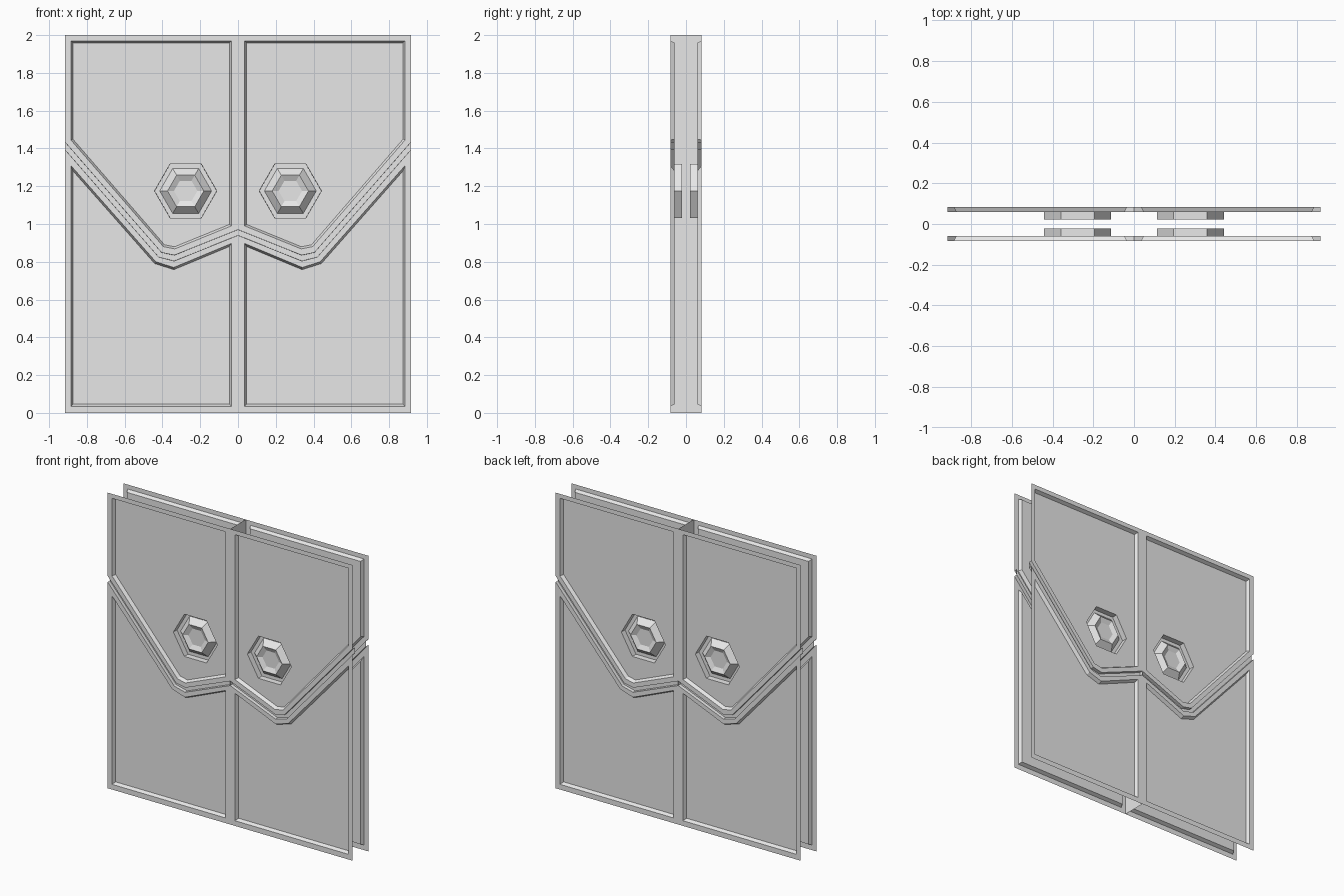
import bpy, bmesh, math

if "Cube" in bpy.data.objects:
    bpy.data.objects.remove(bpy.data.objects["Cube"])

RIM, FLOOR, PIT = -0.083, -0.06, -0.022   # depths of rim, panels and handle pits
W, H = 0.917, 2.0                          # half width, height
EPS = 0.0008

steel = bpy.data.materials.new("plain grey")
steel.diffuse_color = (0.8, 0.8, 0.8, 1)
steel.use_nodes = True
steel.node_tree.nodes["Principled BSDF"].inputs["Base Color"].default_value = steel.diffuse_color


def inset(loop, d):
    """Move a counter-clockwise outline inwards by d."""
    out = []
    n = len(loop)
    for i in range(n):
        (ax, az), (bx, bz), (cx, cz) = loop[i - 1], loop[i], loop[(i + 1) % n]
        l1, l2 = math.hypot(bx - ax, bz - az), math.hypot(cx - bx, cz - bz)
        n1 = (-(bz - az) / l1, (bx - ax) / l1)
        n2 = (-(cz - bz) / l2, (cx - bx) / l2)
        k = d / (1 + n1[0] * n2[0] + n1[1] * n2[1])
        out.append((bx + (n1[0] + n2[0]) * k, bz + (n1[1] + n2[1]) * k))
    return out


def hexagon(r, cx=0.277, cz=1.175):
    return [(cx + r * math.cos(math.radians(60 * i)),
             cz + r * math.sin(math.radians(60 * i))) for i in range(6)]


def build(name, fills=(), bands=()):
    """fills: (depth, outlines); bands: (line, depth, line, depth, closed)."""
    bm = bmesh.new()
    for y, loops in fills:
        edges = []
        for loop in loops:
            vs = [bm.verts.new((x, y, z)) for x, z in loop]
            edges += [bm.edges.new((vs[i - 1], vs[i])) for i in range(len(vs))]
        bmesh.ops.triangle_fill(bm, use_beauty=True, edges=edges, normal=(0, -1, 0))
    for la, ya, lb, yb, closed in bands:
        a = [bm.verts.new((x, ya, z)) for x, z in la]
        b = [bm.verts.new((x, yb, z)) for x, z in lb]
        for i in range(0 if closed else 1, len(a)):
            bm.faces.new((a[i - 1], a[i], b[i], b[i - 1]))
    bmesh.ops.remove_doubles(bm, verts=bm.verts, dist=0.0002)
    # every face looks outwards
    bm.normal_update()
    for f in bm.faces:
        if f.normal.y > 0:
            f.normal_flip()
    me = bpy.data.meshes.new(name)
    bm.to_mesh(me)
    bm.free()
    me.materials.append(steel)
    ob = bpy.data.objects.new(name, me)
    bpy.context.collection.objects.link(ob)
    m = ob.modifiers.new("both leaves and sides", 'MIRROR')
    m.use_axis = (True, True, False)
    m.merge_threshold = 0.0002
    return ob


# Outlines of one leaf
upper = [(0.035, 0.99), (0.335, 0.868), (0.395, 0.88), (0.885, 1.445),
         (0.885, 1.97), (0.035, 1.97)]
lower = [(0.035, 0.035), (0.885, 0.035), (0.885, 1.31), (0.435, 0.80),
         (0.34, 0.77), (0.035, 0.897)]
groove_top = [(0, 0.97), (0.337, 0.835), (0.405, 0.849), (W, 1.435)]
groove_low = [(0, 0.94), (0.338, 0.804), (0.42, 0.825), (W, 1.395)]
upper_in, lower_in = inset(upper, 0.011), inset(lower, 0.011)

# Raised frame with sloped steps down to the panels
build("frame",
      fills=[(RIM, [groove_top + [(W, H), (0, H)], upper]),
             (RIM, [[(0, 0), (W, 0)] + groove_low[::-1], lower])],
      bands=[(upper, RIM, upper_in, FLOOR, True),
             (lower, RIM, lower_in, FLOOR, True)])

# Bent groove across the frame
g_top = [(x, z - EPS) for x, z in groove_top]
g_low = [(x, z + EPS) for x, z in groove_low]
build("groove", bands=[(groove_top, RIM, g_top, FLOOR, False),
                       (g_top, FLOOR, g_low, FLOOR, False),
                       (g_low, FLOOR, groove_low, RIM, False)])

# Sunken panels
build("upper_panel", fills=[(FLOOR, [upper_in, hexagon(0.165)])])
build("lower_panel", fills=[(FLOOR, [lower_in])])

# Six-sided pit with a bevelled, hollow-topped knob
pit, base, ridge, dish = (hexagon(r) for r in (0.164, 0.1375, 0.096, 0.062))
build("handle",
      fills=[(-0.045, [dish])],
      bands=[(hexagon(0.165), FLOOR, pit, PIT, True),
             (pit, PIT, base, PIT, True),
             (base, PIT, ridge, FLOOR, True),
             (ridge, FLOOR, dish, -0.045, True)])

# Web joining front and back along the middle
me = bpy.data.meshes.new("centre_web")
me.from_pydata([(0, RIM, 0), (0, -RIM, 0), (0, -RIM, H), (0, RIM, H)], [], [(0, 1, 2, 3)])
me.materials.append(steel)
bpy.context.collection.objects.link(bpy.data.objects.new("centre_web", me))
